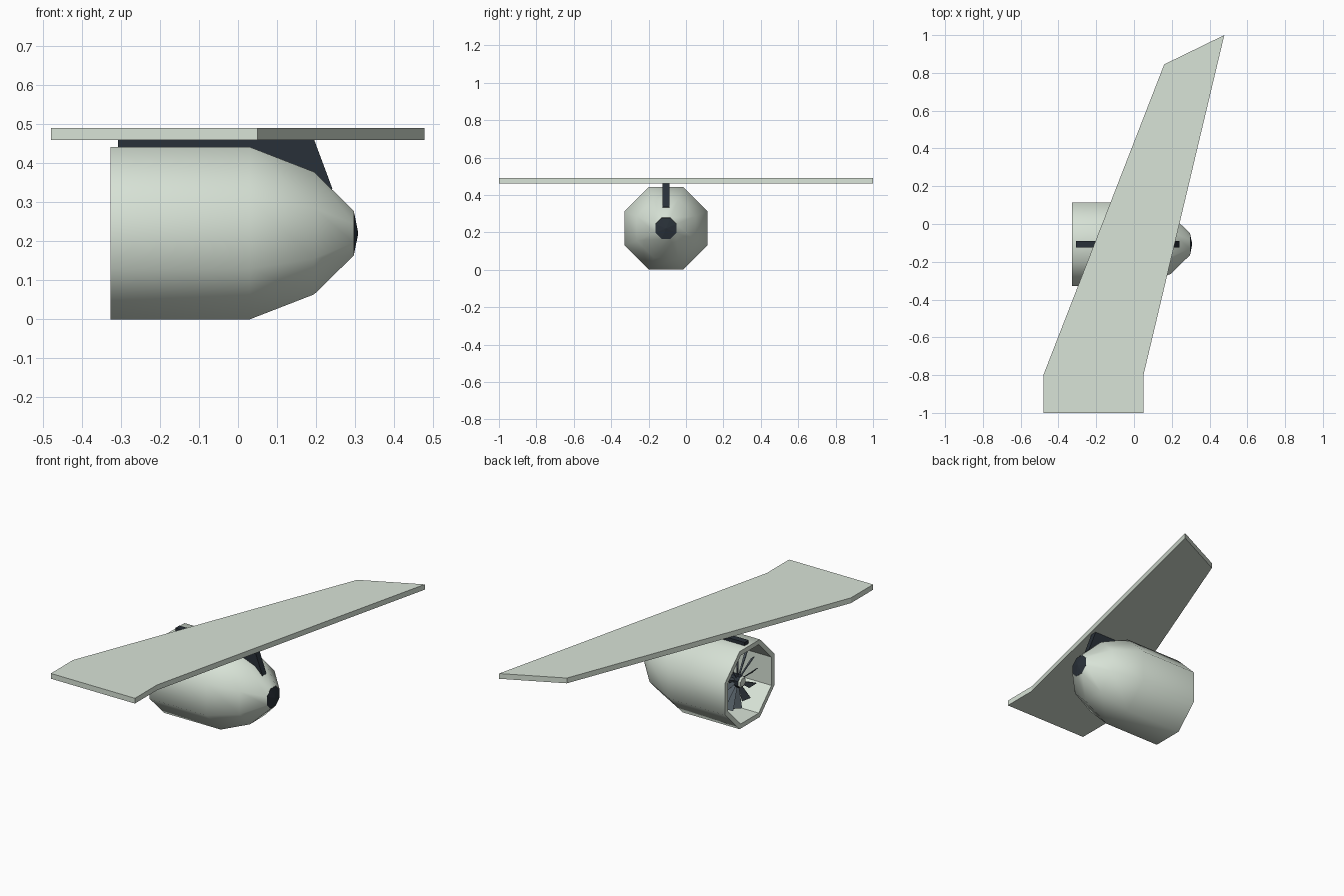
import bpy, bmesh, math
from mathutils import Vector

if "Cube" in bpy.data.objects:
    bpy.data.objects.remove(bpy.data.objects["Cube"])

CY, CZ = -0.107, 0.221          # engine axis (runs along x)


def material(name, rgb):
    m = bpy.data.materials.new(name)
    m.diffuse_color = (*rgb, 1)
    m.use_nodes = True
    m.node_tree.nodes["Principled BSDF"].inputs["Base Color"].default_value = m.diffuse_color
    return m


SKIN = material("pale_grey_green", (0.69, 0.77, 0.68))
DARK = material("dark_slate", (0.022, 0.030, 0.040))
STEEL = material("blue_grey_steel", (0.11, 0.14, 0.165))


def finish(bm, name, mat, smooth=False):
    bmesh.ops.recalc_face_normals(bm, faces=bm.faces)
    for f in bm.faces:
        f.smooth = smooth
    for e in bm.edges:
        if smooth and len(e.link_faces) == 2:
            e.smooth = e.calc_face_angle(0) < math.radians(60)
    me = bpy.data.meshes.new(name)
    bm.to_mesh(me)
    bm.free()
    me.materials.append(mat)
    ob = bpy.data.objects.new(name, me)
    bpy.context.collection.objects.link(ob)
    return ob


def extrude_outline(name, pts, depth, mat):
    """Extrude a flat outline of 3D points along the depth vector."""
    bm = bmesh.new()
    face = bm.faces.new([bm.verts.new(p) for p in pts])
    out = bmesh.ops.extrude_face_region(bm, geom=[face], use_keep_orig=True)
    bmesh.ops.translate(bm, vec=Vector(depth),
                        verts=[v for v in out["geom"] if isinstance(v, bmesh.types.BMVert)])
    return finish(bm, name, mat)


def revolve(name, profile, mat, sides=8, closed=False, smooth=False):
    """Turn an (x, apothem) profile around the engine axis."""
    bm = bmesh.new()
    rings = []
    for x, r in profile:
        r /= math.cos(math.pi / sides)
        ring = []
        for i in range(sides):
            a = 2 * math.pi * (i + 0.5) / sides
            ring.append(bm.verts.new((x, CY + r * math.cos(a), CZ + r * math.sin(a))))
        rings.append(ring)
    pairs = list(zip(rings, rings[1:]))
    if closed:
        pairs.append((rings[-1], rings[0]))
    else:
        bm.faces.new(rings[0])
        bm.faces.new(rings[-1])
    for a, b in pairs:
        for i in range(sides):
            j = (i + 1) % sides
            bm.faces.new((a[i], a[j], b[j], b[i]))
    return finish(bm, name, mat, smooth)


# Wing
wing = [(-0.48, -1), (0.05, -1), (0.05, -0.8), (0.478, 1), (0.16, 0.845), (-0.48, -0.8)]
extrude_outline("wing", [(x, y, 0.46) for x, y in wing], (0, 0, 0.03), SKIN)

# Pylon between wing and engine
pylon = [(-0.308, 0.461), (0.195, 0.461), (0.242, 0.335), (0.235, 0.325),
         (0.195, 0.37), (0.03, 0.435), (-0.308, 0.435)]
extrude_outline("pylon", [(x, CY - 0.018, z) for x, z in pylon], (0, 0.036, 0), DARK)

# Hollow engine casing, with flat facets on the inner wall
casing = revolve("engine_casing",
                 [(-0.327, 0.221), (0.03, 0.221), (0.195, 0.157), (0.297, 0.057),
                  (0.285, 0.045), (0.185, 0.132), (0.02, 0.195), (-0.327, 0.195)],
                 SKIN, closed=True, smooth=True)
for f in casing.data.polygons:
    to_axis = Vector((0, CY - f.center.y, CZ - f.center.z))
    if f.normal.dot(to_axis) > 0.01:
        f.use_smooth = False

# Exhaust cone, fan hub with pale cap, and shaft
revolve("exhaust_cone", [(0.290, 0.048), (0.297, 0.056), (0.308, 0.002)], DARK)
revolve("fan_hub_cap", [(-0.285, 0.022), (-0.275, 0.03)], SKIN)
revolve("fan_hub", [(-0.275, 0.031), (-0.220, 0.034)], DARK)
revolve("fan_shaft", [(-0.220, 0.02), (0.292, 0.02)], DARK)

# Fan blades: twisted, widening outward
bm = bmesh.new()
BLADES = 12
for k in range(BLADES):
    a = 2 * math.pi * k / BLADES
    rad = Vector((0, math.cos(a), math.sin(a)))
    tan = Vector((0, -math.sin(a), math.cos(a)))
    base = Vector((-0.250, CY, CZ))
    sections = []
    for r, chord, pitch in ((0.025, 0.014, 35), (0.158, 0.048, 45)):
        p = math.radians(pitch)
        along = Vector((math.cos(p), 0, 0)) + tan * math.sin(p)
        across = (tan * math.cos(p) - Vector((math.sin(p), 0, 0))) * 0.002
        c = base + rad * r
        h = along * chord / 2
        sections.append([bm.verts.new(q) for q in
                         (c - h - across, c + h - across, c + h + across, c - h + across)])
    lo, hi = sections
    bm.faces.new(lo)
    bm.faces.new(hi)
    for i in range(4):
        j = (i + 1) % 4
        bm.faces.new((lo[i], lo[j], hi[j], hi[i]))
finish(bm, "fan_blades", STEEL)
